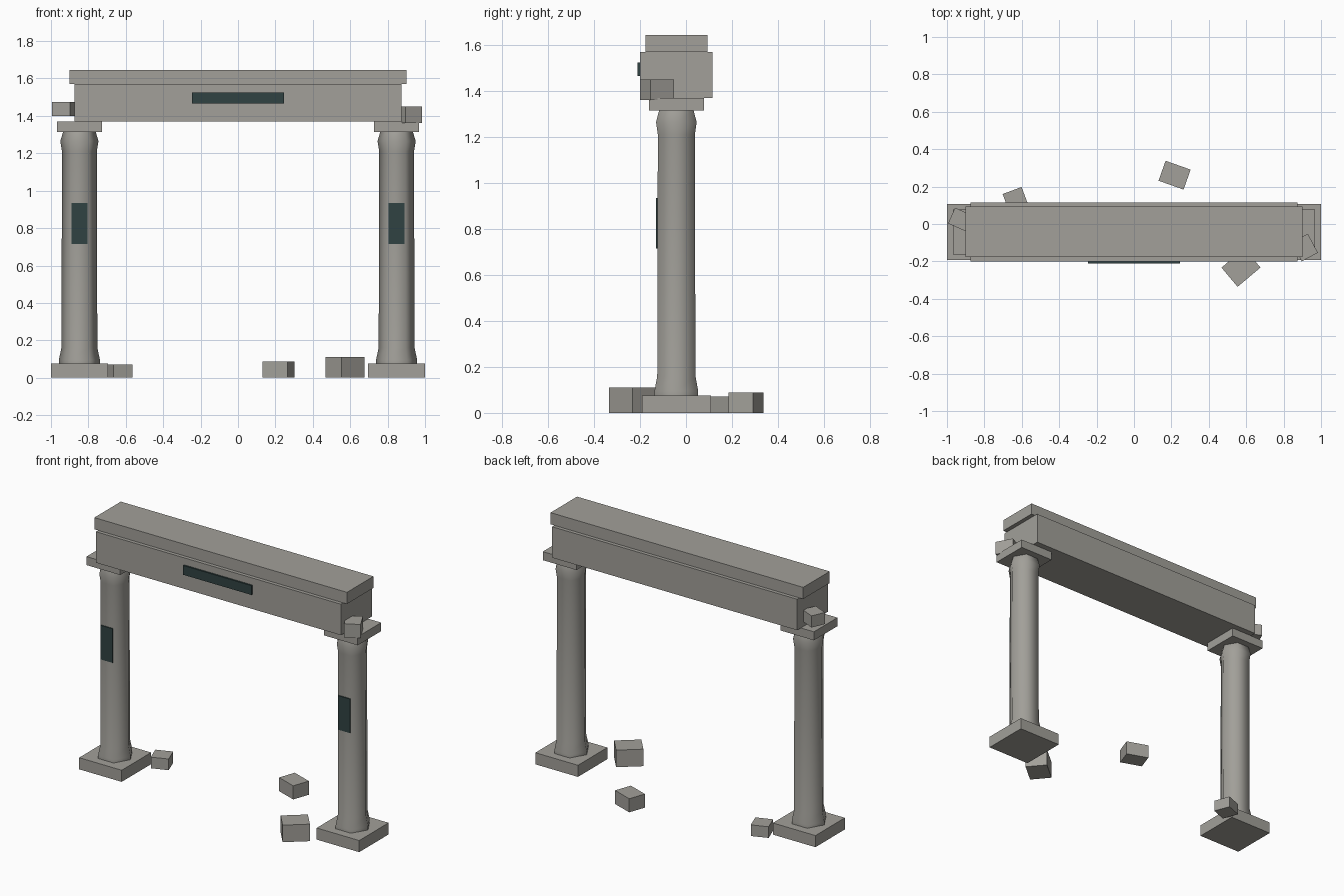
import bpy, bmesh, math
from mathutils import Matrix

if "Cube" in bpy.data.objects:
    bpy.data.objects.remove(bpy.data.objects["Cube"])

CY = -0.042   # depth centre line of the gate
COL_X = 0.848  # column offset from the middle


def material(name, rgb):
    m = bpy.data.materials.new(name)
    m.diffuse_color = (*rgb, 1)
    m.use_nodes = True
    m.node_tree.nodes["Principled BSDF"].inputs["Base Color"].default_value = m.diffuse_color
    return m


STONE = material("stone", (0.36, 0.35, 0.32))
DARK = material("dark_slate", (0.03, 0.055, 0.055))


def finish(name, bm, mat):
    bmesh.ops.recalc_face_normals(bm, faces=bm.faces)
    mesh = bpy.data.meshes.new(name)
    bm.to_mesh(mesh)
    bm.free()
    mesh.materials.append(mat)
    ob = bpy.data.objects.new(name, mesh)
    bpy.context.collection.objects.link(ob)
    return ob


def box(name, centre, size, turn=0, mat=STONE):
    bm = bmesh.new()
    bmesh.ops.create_cube(bm, size=1, matrix=Matrix.Diagonal((*size, 1)))
    ob = finish(name, bm, mat)
    ob.location = centre
    ob.rotation_euler.z = math.radians(turn)
    return ob


def column(name, x, profile, sides=6):
    # six-sided shaft with smooth shading, corners towards +-x
    bm = bmesh.new()
    rings = []
    for r, z in profile:
        rings.append([bm.verts.new((r * math.cos(math.tau * i / sides),
                                    r * math.sin(math.tau * i / sides), z))
                      for i in range(sides)])
    for a, b in zip(rings, rings[1:]):
        for i in range(sides):
            j = (i + 1) % sides
            bm.faces.new((a[i], a[j], b[j], b[i]))
    bm.faces.new(rings[0][::-1])
    bm.faces.new(rings[-1])
    ob = finish(name, bm, STONE)
    ob.location = (x, CY, 0)
    bpy.ops.object.select_all(action='DESELECT')
    bpy.context.view_layer.objects.active = ob
    ob.select_set(True)
    bpy.ops.object.shade_smooth_by_angle(angle=math.radians(65))


# columns with plinth, capital and inset panel
PROFILE = [(0.110, 0.075), (0.110, 0.095), (0.096, 0.16),
           (0.093, 1.21), (0.102, 1.265), (0.087, 1.315)]
for side, s in (("left", -1), ("right", 1)):
    x = s * COL_X
    box(side + "_plinth", (x, CY, 0.0375), (0.304, 0.30, 0.075))
    column(side + "_column", x, PROFILE)
    box(side + "_capital", (x, CY, 1.3425), (0.24, 0.24, 0.055))
    box(side + "_column_panel", (x, -0.122, 0.825), (0.086, 0.016, 0.22), mat=DARK)

# lintel, top slab and front panel
box("lintel", (0, CY, 1.47), (1.75, 0.316, 0.20))
box("top_slab", (0, CY, 1.6075), (1.804, 0.27, 0.075))
box("lintel_panel", (0, -0.203, 1.495), (0.49, 0.016, 0.06), mat=DARK)

# broken blocks: centre, size, turn
BLOCKS = [
    ((-0.928, 0.024, 1.436), (0.104, 0.092, 0.075), -24),
    ((0.913, -0.126, 1.406), (0.098, 0.115, 0.088), 28),
    ((0.217, 0.261, 0.044), (0.142, 0.113, 0.088), -19.5),
    ((0.572, -0.233, 0.055), (0.160, 0.134, 0.11), 40),
    ((-0.633, 0.129, 0.036), (0.108, 0.107, 0.072), 20.5),
]
for i, (c, size, turn) in enumerate(BLOCKS, 1):
    box(f"rubble_block_{i}", c, size, turn)
